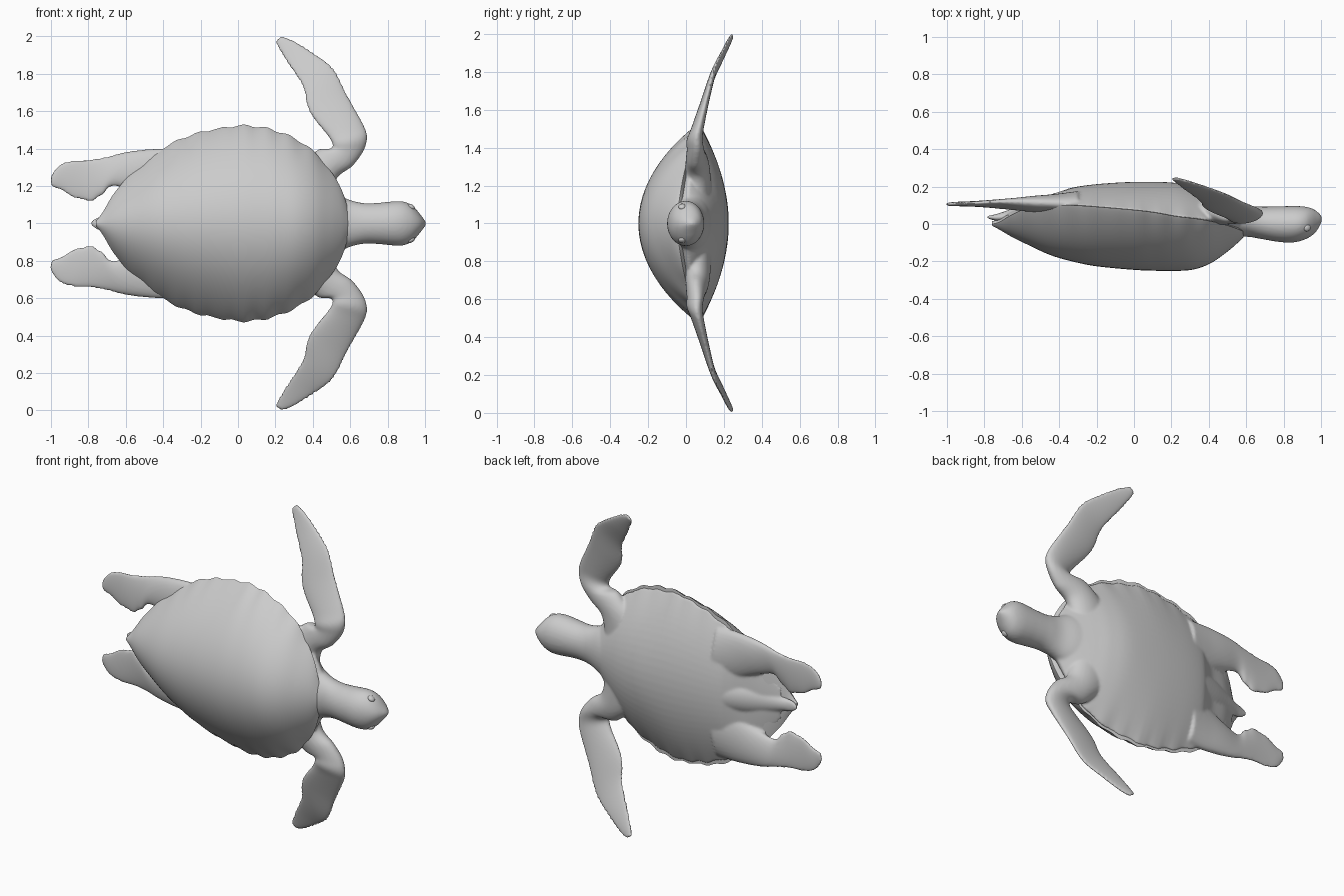
import bpy, bmesh, math
from mathutils import Vector


def smooth_rows(rows, steps):
    """Catmull-Rom interpolation between rows of numbers."""
    out = []
    for i in range(len(rows) - 1):
        p0, p1 = rows[max(i - 1, 0)], rows[i]
        p2, p3 = rows[i + 1], rows[min(i + 2, len(rows) - 1)]
        for s in range(steps):
            t = s / steps
            out.append([0.5 * (2 * b + (c - a) * t + (2 * a - 5 * b + 4 * c - d) * t * t
                               + (3 * b - a - 3 * c + d) * t ** 3)
                        for a, b, c, d in zip(p0, p1, p2, p3)])
    out.append(list(rows[-1]))
    return out


def loft(bm, rows, ring, steps=6, n=32, mirror=False):
    """Skin the rings made from each row, cap both ends."""
    for side in ((1, -1) if mirror else (1,)):
        rings = []
        for row in smooth_rows(rows, steps):
            pts = [ring(row, 2 * math.pi * k / n) for k in range(n)]
            rings.append([bm.verts.new((p[0], p[1], 1 + side * p[2])) for p in pts])
        faces = [bm.faces.new(rings[0]), bm.faces.new(rings[-1])]
        for a, b in zip(rings, rings[1:]):
            for k in range(n):
                j = (k + 1) % n
                faces.append(bm.faces.new((a[k], a[j], b[j], b[k])))
        bmesh.ops.recalc_face_normals(bm, faces=faces)


def finish(bm, name, angle=None):
    me = bpy.data.meshes.new(name)
    bm.to_mesh(me)
    bm.free()
    ob = bpy.data.objects.new(name, me)
    bpy.context.collection.objects.link(ob)
    bpy.ops.object.select_all(action='DESELECT')
    ob.select_set(True)
    bpy.context.view_layer.objects.active = ob
    if angle:
        bpy.ops.object.shade_smooth_by_angle(angle=math.radians(angle))
    else:
        bpy.ops.object.shade_smooth()
    return ob


# Cross-section rules
def shell_ring(row, t):
    x, w, rim, back, belly = row
    s, c = math.sin(t), math.cos(t)
    w *= 1 + 0.012 * math.sin(x * 52) * abs(c) ** 6
    y = rim + (back - rim) * s ** 1.8 if s > 0 else rim + (belly - rim) * (-s) ** 2
    return x, y, w * c


def tube_ring(row, t):
    x, w, lo, hi = row
    return x, (lo + hi) / 2 + (hi - lo) / 2 * math.sin(t), w * math.cos(t)


def fin_ring(row, t):
    lx, lz, tx, tz, ly, ty, th = row
    lead, trail = Vector((lx, ly, lz)), Vector((tx, ty, tz))
    a = (lead - trail) / 2
    u = a.normalized()
    nrm = (Vector((0, 1, 0)) - u * u.y).normalized()
    c = math.cos(t)
    if c < 0:  # gently wavy trailing edge
        c *= 1 + 0.035 * math.sin(70 * tx + 50 * tz) * (th < 0.06)
    return (lead + trail) / 2 + a * c + nrm * (th / 2 * math.sin(t))


# Domed shell: x, half width, rim y, back y, underside y
outline = [(-.76, .012, .0, -.008), (-.72, .065, .01, -.03), (-.66, .165, .045, -.065),
           (-.58, .26, .08, -.105), (-.45, .37, .10, -.165), (-.33, .44, .10, -.2),
           (-.2, .487, .092, -.226), (0, .522, .075, -.245), (.12, .515, .06, -.25),
           (.22, .49, .042, -.251), (.32, .445, .03, -.243), (.41, .38, .015, -.21),
           (.49, .285, -.005, -.155), (.55, .19, -.025, -.105), (.585, .09, -.04, -.07),
           (.595, .03, -.045, -.058)]
bm = bmesh.new()
loft(bm, [(x, w, r, d, r + .015) for x, w, r, d in outline], shell_ring, 5, 64)
finish(bm, "carapace", 50)

# Soft body: belly, head, flippers and tail blended together
bm = bmesh.new()
belly = [(-.68, .10, .045, .02, .055), (-.58, .22, .08, .0, .10), (-.47, .33, .10, -.03, .13),
         (-.4, .385, .10, -.05, .165), (-.34, .42, .10, -.06, .192), (-.2, .475, .092, -.07, .213),
         (0, .512, .075, -.1, .225), (.2, .482, .045, -.1, .222), (.32, .435, .035, -.1, .198),
         (.41, .37, .025, -.08, .165), (.5, .255, .02, -.07, .128), (.57, .14, .01, -.055, .1)]
loft(bm, belly, shell_ring, 6, 64)

# Neck and head: x, half width, y range
head = [(.35, .19, -.08, .16), (.5, .165, -.075, .13), (.6, .125, -.068, .098),
        (.68, .108, -.08, .093), (.76, .111, -.094, .094), (.83, .118, -.1, .096),
        (.88, .118, -.094, .096), (.92, .104, -.08, .092), (.95, .078, -.063, .084),
        (.975, .048, -.04, .07), (.995, .022, -.008, .052), (1.004, .008, .012, .04)]
loft(bm, head, tube_ring)

# Flippers: leading x, z, trailing x, z, leading y, trailing y, thickness
front = [(.50, .08, .25, .26, .06, .06, .15), (.525, .235, .36, .34, .05, .07, .13),
         (.61, .305, .43, .395, .05, .06, .11), (.67, .385, .495, .40, .06, .04, .09),
         (.69, .46, .505, .425, .06, .03, .08), (.67, .53, .475, .475, .075, .045, .065),
         (.585, .685, .385, .59, .115, .08, .045), (.508, .832, .345, .725, .155, .125, .032),
         (.40, .915, .265, .85, .195, .185, .026), (.30, .977, .215, .935, .226, .226, .022),
         (.235, 1.002, .2, .975, .243, .243, .018)]
rear = [(-.3, .40, -.3, .10, .10, .13, .12), (-.42, .40, -.43, .12, .11, .11, .1),
        (-.52, .393, -.56, .17, .115, .10, .085), (-.62, .378, -.67, .2, .12, .095, .06),
        (-.71, .355, -.73, .15, .12, .095, .045), (-.8, .342, -.79, .118, .115, .1, .035),
        (-.88, .338, -.87, .135, .11, .105, .028), (-.95, .318, -.935, .17, .108, .106, .024),
        (-.99, .275, -.975, .185, .106, .106, .02), (-1.004, .24, -.998, .2, .106, .106, .018)]
loft(bm, front, fin_ring, 6, 32, True)
loft(bm, rear, fin_ring, 6, 32, True)

# Tail
tail = [(-.36, .10, .03, .185), (-.5, .09, .02, .14), (-.62, .06, .015, .095),
        (-.7, .04, .012, .065), (-.75, .034, .02, .05), (-.785, .012, .03, .044)]
loft(bm, tail, tube_ring)

body = finish(bm, "body")
rm = body.modifiers.new("blend", 'REMESH')
rm.mode, rm.voxel_size, rm.use_smooth_shade = 'VOXEL', .0085, True
sm = body.modifiers.new("soften", 'SMOOTH')
sm.factor, sm.iterations = .5, 5

# Eyes
for side, name in ((1, "eye_left"), (-1, "eye_right")):
    bpy.ops.mesh.primitive_uv_sphere_add(segments=20, ring_count=12, radius=.02,
                                         location=(.925, -.02, 1 + side * .088))
    eye = bpy.context.object
    eye.name = name
    eye.scale = (1.1, 1, .7)
    eye.rotation_euler = (0, side * .5, 0)
    bpy.ops.object.shade_smooth()
